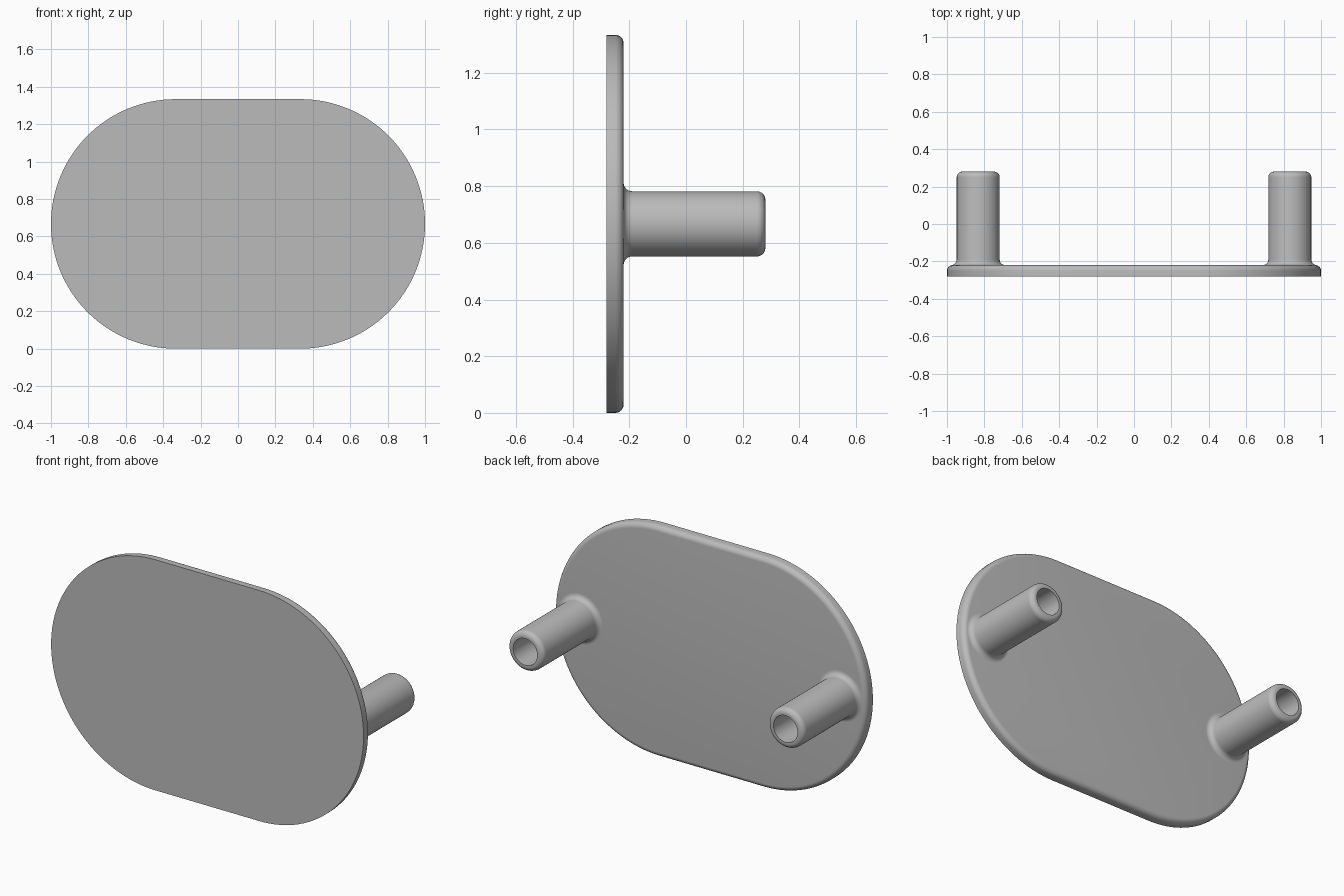
import bpy, bmesh, math

if "Cube" in bpy.data.objects:
    bpy.data.objects.remove(bpy.data.objects["Cube"])

CZ, R, HALF = 0.667, 0.667, 0.333      # stadium centre height, end radius, half straight
Y0, Y1, TIP = -0.28, -0.22, 0.28       # plate front, plate back, post tip

grey = bpy.data.materials.new("plain grey")
grey.diffuse_color = (0.5, 0.5, 0.5, 1)
grey.use_nodes = True
grey.node_tree.nodes["Principled BSDF"].inputs["Base Color"].default_value = grey.diffuse_color


def finish(name, bm):
    mesh = bpy.data.meshes.new(name)
    bm.to_mesh(mesh)
    bm.free()
    obj = bpy.data.objects.new(name, mesh)
    bpy.context.collection.objects.link(obj)
    mesh.materials.append(grey)
    bpy.ops.object.select_all(action='DESELECT')
    obj.select_set(True)
    bpy.context.view_layer.objects.active = obj
    bpy.ops.object.shade_smooth_by_angle(angle=math.radians(35))
    return obj


def arc(cx, cy, r, a0, a1, n=8):
    return [(cx + r * math.cos(math.radians(a0 + (a1 - a0) * i / n)),
             cy + r * math.sin(math.radians(a0 + (a1 - a0) * i / n))) for i in range(n + 1)]


def bridge(bm, rings):
    for a, b in zip(rings, rings[1:]):
        n = len(a)
        for i in range(n):
            j = (i + 1) % n
            bm.faces.new((a[i], a[j], b[j], b[i]))


# Oval plate: flat sharp front, rounded back rim
def stadium(bm, r, y, n=64):
    pts = arc(HALF, CZ, r, -90, 90, n) + arc(-HALF, CZ, r, 90, 270, n)
    return [bm.verts.new((x, y, z)) for x, z in pts]


bm = bmesh.new()
rim = 0.03
profile = [(R, Y0)] + arc(R - rim, Y1 - rim, rim, 0, 90)
rings = [stadium(bm, r, y) for r, y in profile]
bridge(bm, rings)
bm.faces.new(rings[0])
bm.faces.new(rings[-1])
bmesh.ops.recalc_face_normals(bm, faces=bm.faces)
finish("oval_plate", bm)


# Hollow posts: base fillet, straight wall, rounded tip, bore down to the plate
def post(name, cx, radius=0.115, bore=0.077, f=0.03, t=0.03, n=64):
    prof = arc(radius + f, Y1 + f, f, 270, 180)
    prof += arc(radius - t, TIP - t, t, 0, 90)
    prof += [(bore, TIP), (bore, Y1)]
    bm = bmesh.new()
    rings = [[bm.verts.new((cx + r * math.cos(2 * math.pi * i / n), y,
                            CZ + r * math.sin(2 * math.pi * i / n))) for i in range(n)]
             for r, y in prof]
    bridge(bm, rings)
    bm.normal_update()
    wall = max(bm.faces, key=lambda face: face.calc_area())
    out = wall.calc_center_median()
    out.x -= cx
    out.z -= CZ
    out.y = 0
    if wall.normal.dot(out) * (1 if out.length > (radius + bore) / 2 else -1) < 0:
        bmesh.ops.reverse_faces(bm, faces=bm.faces)
    finish(name, bm)


for side, name in ((-1, "left_post"), (1, "right_post")):
    post(name, side * 0.833)
